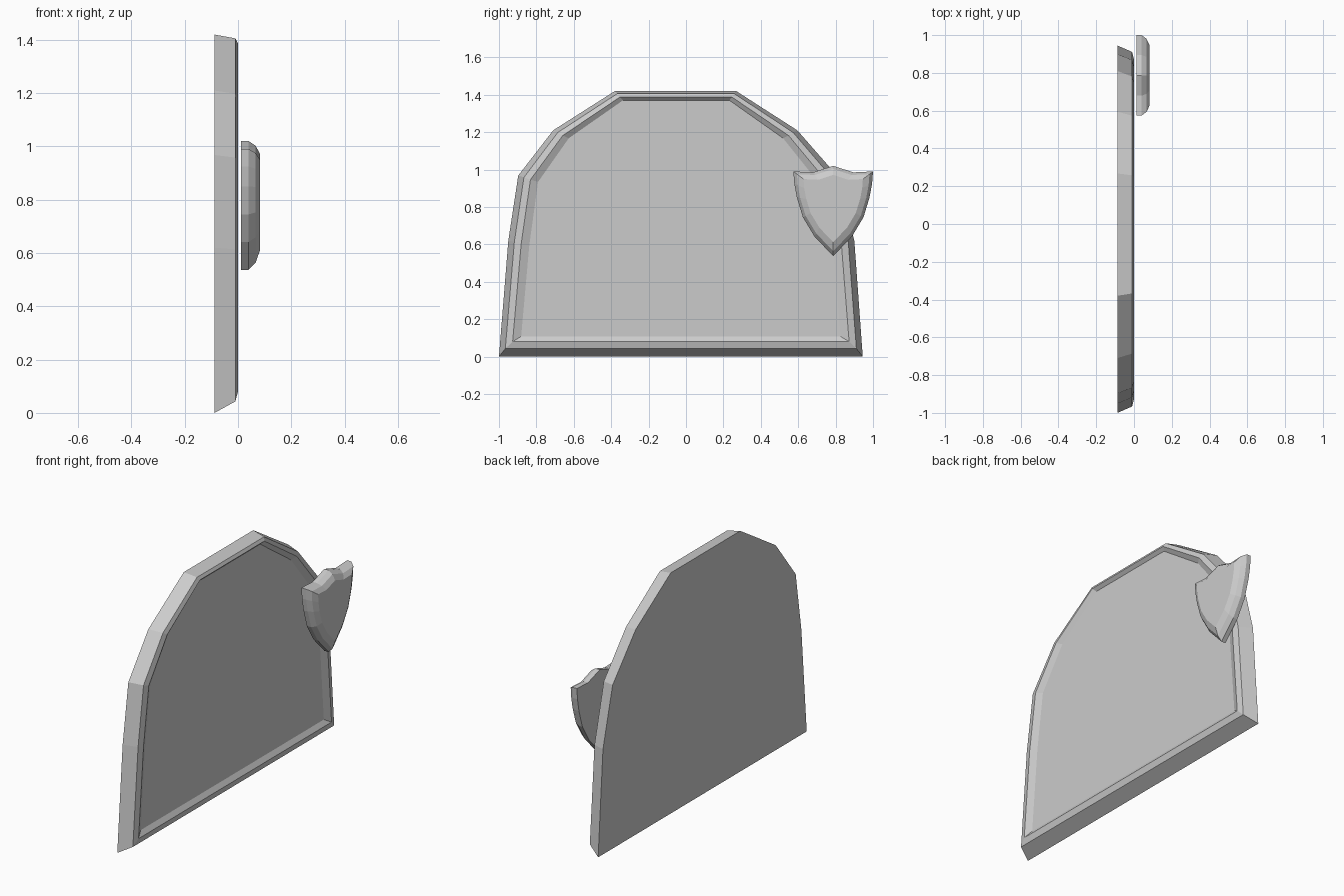
import bpy, bmesh

if "Cube" in bpy.data.objects:
    bpy.data.objects.remove(bpy.data.objects["Cube"])


def loft(name, rings):
    """Skin a stack of matching outlines (back to front) and cap both ends."""
    bm = bmesh.new()
    loops = [[bm.verts.new(p) for p in ring] for ring in rings]
    n = len(loops[0])
    for a, b in zip(loops, loops[1:]):
        for i in range(n):
            j = (i + 1) % n
            bm.faces.new((a[i], a[j], b[j], b[i]))
    bm.faces.new(loops[0])
    bm.faces.new(loops[-1])
    bmesh.ops.recalc_face_normals(bm, faces=bm.faces)
    mesh = bpy.data.meshes.new(name)
    bm.to_mesh(mesh)
    bm.free()
    obj = bpy.data.objects.new(name, mesh)
    bpy.context.collection.objects.link(obj)
    return obj


# Arched panel: one outline, stepped inwards to a raised rim and recessed face
arch = [(-1.0, 0), (0.945, 0), (0.9, 0.62), (0.81, 0.965), (0.595, 1.21),
        (0.268, 1.42), (-0.38, 1.42), (-0.71, 1.21), (-0.897, 0.968), (-0.95, 0.62)]
CY = -0.0275
# x, width factor, height factor, bottom height
steps = [(-0.088, 1.0, 1.0, 0.0), (-0.01, 0.965, 0.99, 0.043),
         (0.0, 0.925, 0.977, 0.08), (-0.018, 0.878, 0.965, 0.108)]
loft("arched_panel", [[(x, CY + (y - CY) * sy, z * sz if z else base) for y, z in arch]
                      for x, sy, sz, base in steps])

# Shield emblem: half outline mirrored, with a rounded front edge
half = [(0.108, 0.985), (0.213, 0.99), (0.208, 0.925), (0.194, 0.85),
        (0.162, 0.745), (0.1, 0.642)]
outline = [(0, 1.02)] + half + [(0, 0.537)] + [(-y, z) for y, z in reversed(half)]
SY, SZ = 0.787, 0.83
levels = [(0.012, 1.0), (0.04, 1.0), (0.066, 0.91), (0.083, 0.745)]
loft("shield", [[(x, SY + y * s, SZ + (z - SZ) * s) for y, z in outline]
                for x, s in levels])
